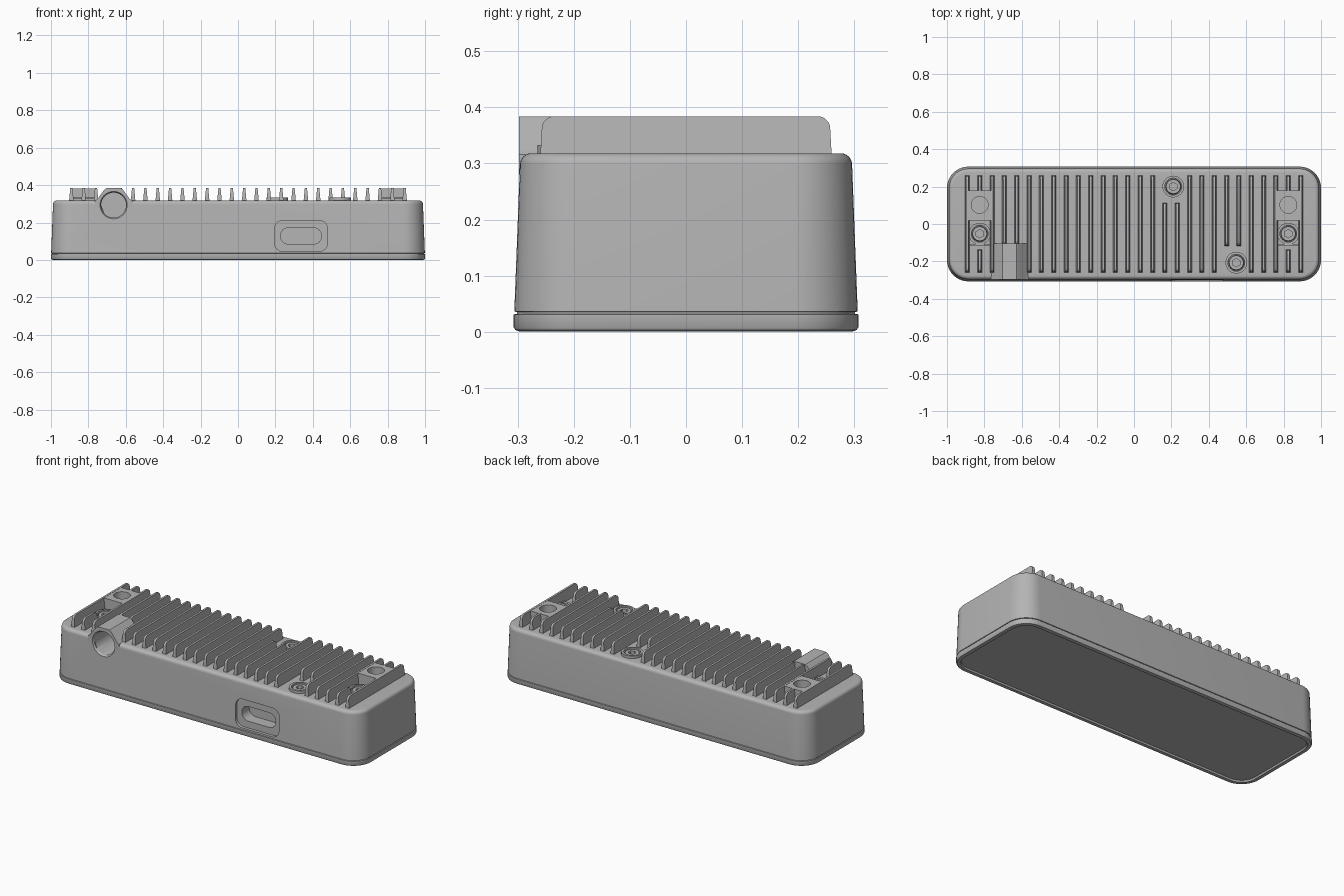
import bpy, bmesh, math
from mathutils import Matrix, Vector

if "Cube" in bpy.data.objects:
    bpy.data.objects.remove(bpy.data.objects["Cube"], do_unlink=True)

GREY = (0.46, 0.46, 0.46, 1)
mat = bpy.data.materials.new("cast_grey")
mat.use_nodes = True
mat.diffuse_color = GREY
bsdf = next(n for n in mat.node_tree.nodes if n.type == 'BSDF_PRINCIPLED')
bsdf.inputs["Base Color"].default_value = GREY
bsdf.inputs["Roughness"].default_value = 0.6

TOP, FIN_TOP, PITCH = 0.318, 0.384, 0.066


def finish(name, bm):
    bmesh.ops.recalc_face_normals(bm, faces=bm.faces)
    me = bpy.data.meshes.new(name)
    bm.to_mesh(me)
    bm.free()
    ob = bpy.data.objects.new(name, me)
    me.materials.append(mat)
    bpy.context.collection.objects.link(ob)
    return ob


def activate(ob):
    bpy.ops.object.select_all(action='DESELECT')
    ob.select_set(True)
    bpy.context.view_layer.objects.active = ob


def loft(name, rings):
    """Skin a stack of equal-length point rings and cap both ends."""
    bm = bmesh.new()
    loops = [[bm.verts.new(p) for p in ring] for ring in rings]
    for a, b in zip(loops, loops[1:]):
        for i in range(len(a)):
            j = (i + 1) % len(a)
            bm.faces.new((a[i], a[j], b[j], b[i]))
    bm.faces.new(loops[0][::-1])
    bm.faces.new(loops[-1])
    return finish(name, bm)


def rounded(hx, hy, r, seg=10):
    pts = []
    for k, (sx, sy) in enumerate(((1, 1), (-1, 1), (-1, -1), (1, -1))):
        for i in range(seg + 1):
            a = (k + i / seg) * math.pi / 2
            pts.append((sx * (hx - r) + r * math.cos(a), sy * (hy - r) + r * math.sin(a)))
    return pts


def cylinder(name, loc, r, depth, r2=None, seg=32, along_y=False):
    bm = bmesh.new()
    m = Matrix.Translation(loc)
    if along_y:
        m = m @ Matrix.Rotation(math.pi / 2, 4, 'X')
    bmesh.ops.create_cone(bm, cap_ends=True, segments=seg, radius1=r,
                          radius2=r if r2 is None else r2, depth=depth, matrix=m)
    return finish(name, bm)


def box(name, lo, hi):
    bm = bmesh.new()
    bmesh.ops.create_cube(bm, size=1)
    lo, hi = Vector(lo), Vector(hi)
    for v in bm.verts:
        v.co = Vector(a * b for a, b in zip(v.co, hi - lo)) + (lo + hi) / 2
    return finish(name, bm)


def cut(ob, cutters):
    for c in cutters:
        c.hide_render = True
        mod = ob.modifiers.new("cut", 'BOOLEAN')
        mod.operation, mod.object, mod.solver = 'DIFFERENCE', c, 'EXACT'
        activate(ob)
        bpy.ops.object.modifier_apply(modifier=mod.name)


def fin(name, x, y0, y1):
    """Thin tapered rib with rounded upper corners."""
    side, r = [(y0 - 0.003, TOP - 0.01), (y1 + 0.003, TOP - 0.01)], 0.022
    for cy, start in ((y1 - r, 0), (y0 + r, 1)):
        for i in range(6):
            a = (start + i / 5) * math.pi / 2
            side.append((cy + r * math.cos(a), FIN_TOP - r + r * math.sin(a)))
    half = lambda z: 0.012 - 0.006 * (z - TOP) / (FIN_TOP - TOP)
    return loft(name, [[(x + s * half(z), y, z) for y, z in side] for s in (-1, 1)])


# Housing shell with bottom lip, parting groove, drafted walls and rounded top rim
levels = [(0.034, 0.011), (0.028, 0.011), (0.024, 0.002), (0.012, 0.0), (0.003, 0.003),
          (0, 0.008), (0, 0.031), (0.006, 0.032), (0.006, 0.035), (0.001, 0.036)]
for i in range(7):
    a = i / 6 * math.pi / 2
    levels.append((0.011 + 0.02 * (1 - math.cos(a)), TOP - 0.02 + 0.02 * math.sin(a)))
housing = loft("housing", [[(x, y, z) for x, y in rounded(1 - d, 0.307 - d, 0.115 - d)]
                           for d, z in levels])

# Faceted hood above the round port
PX, PZ = -0.665, 0.293
half = [(0.1, 0.28), (0.1, 0.316), (0.086, 0.326), (0.05, 0.375), (0.038, 0.384)]
outline = half + [(-x, z) for x, z in reversed(half)]
hood = loft("port_hood", [[(PX + x, y, z) for x, z in outline] for y in (-0.298, -0.105)])

# Round port bore with a chamfered mouth
bore = cylinder("port_cutter", (PX, -0.24, PZ), 0.067, 0.2, along_y=True)
mouth = cylinder("mouth_cutter", (PX, -0.298, PZ), 0.067, 0.02, 0.079, along_y=True)


# Connector slot inside a recessed frame
def slot_cutter(name, hx, hz, r, y1):
    pts = rounded(hx, hz, r, 8)
    return loft(name, [[(0.337 + x, y, 0.128 + z) for x, z in pts] for y in (-0.35, y1)])


frame = slot_cutter("frame_cutter", 0.142, 0.083, 0.045, -0.288)
slot = slot_cutter("slot_cutter", 0.11, 0.043, 0.042, -0.22)
cutters = [bore, mouth, frame, slot]

# Screw seats sunk into the top
screws = [(-0.825, -0.052), (0.825, -0.052), (0.21, 0.2), (0.547, -0.207)]
seats = [cylinder("seat_cutter", (x, y, TOP), 0.045, 0.04) for x, y in screws]
cut(housing, cutters + seats)
cut(hood, [bore, mouth])
parts = [housing, hood]

# Raised collars and socket-head screws
for x, y in screws:
    collar = cylinder("screw_collar", (x, y, TOP), 0.058, 0.03)
    hole = cylinder("collar_cutter", (x, y, TOP), 0.045, 0.1)
    head = cylinder("screw_head", (x, y, TOP - 0.005), 0.042, 0.03, 0.038)
    socket = cylinder("socket_cutter", (x, y, TOP + 0.01), 0.022, 0.035, seg=6)
    cut(collar, [hole])
    cut(head, [socket])
    parts += [collar, head]
    cutters += [hole, socket]
cutters += seats

# Cooling fins, shortened around the screws and the hood
spans = {1: [(0.16, 0.257), (-0.257, -0.14)], 3: [(-0.11, 0.257)], 4: [(-0.11, 0.257)],
         16: [(-0.257, 0.11)], 17: [(-0.257, 0.11)],
         21: [(-0.115, 0.257)], 22: [(-0.115, 0.257)]}
spans[26] = spans[1]
for i in range(28):
    for y0, y1 in spans.get(i, [(-0.257, 0.257)]):
        parts.append(fin("cooling_fin", (i - 13.5) * PITCH, y0, y1))

# Mounting blocks with a round hole at each end
for s in (-1, 1):
    x = s * 12.5 * PITCH
    block = box("mounting_block", (x - PITCH, 0.02, TOP - 0.01), (x + PITCH, 0.18, FIN_TOP - 0.001))
    hole = cylinder("block_cutter", (x, 0.102, FIN_TOP), 0.045, 0.11)
    cut(block, [hole])
    parts.append(block)
    cutters.append(hole)
    parts.append(box("recess_wall", (x - PITCH, -0.118, TOP - 0.01),
                     (x + PITCH, -0.106, TOP + 0.012)))

for c in cutters:
    bpy.data.objects.remove(c, do_unlink=True)

for ob in parts:
    activate(ob)
    bpy.ops.object.shade_smooth_by_angle(angle=math.radians(32))
